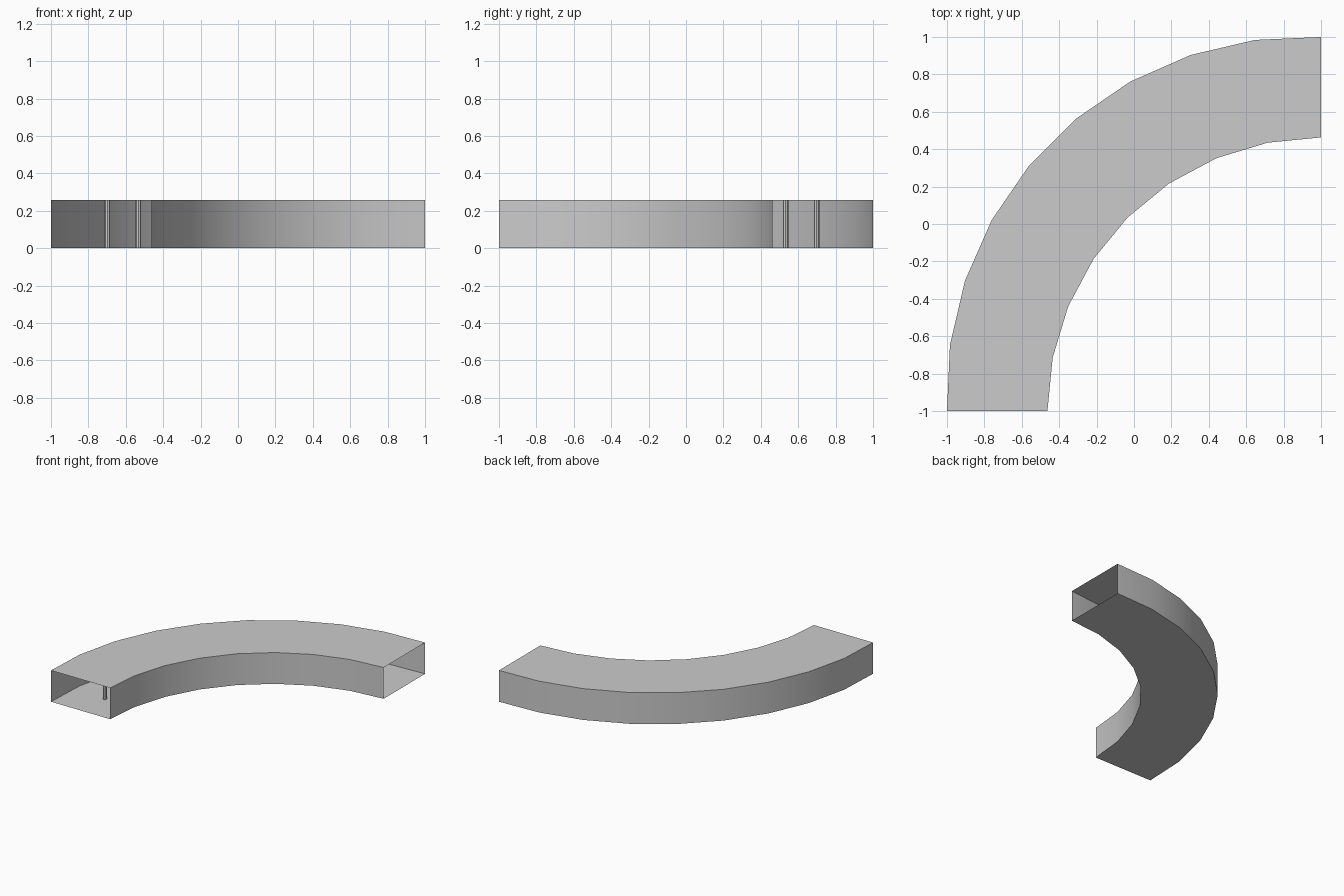
import bpy, bmesh
from math import sin, cos, pi, radians

cube = bpy.data.objects.get("Cube")
if cube:
    bpy.data.objects.remove(cube)

HEIGHT = 0.257

grey = bpy.data.materials.new("light grey")
grey.use_nodes = True
grey.diffuse_color = (0.6, 0.6, 0.6, 1)
grey.node_tree.nodes["Principled BSDF"].inputs["Base Color"].default_value = (0.6, 0.6, 0.6, 1)


def arc(cx, cy, radius, start, end, steps):
    """Points along a bend, from the front end round to the left end."""
    angles = [radians(start + (end - start) * i / steps) for i in range(steps + 1)]
    return [(cx - radius * cos(a), cy + radius * sin(a)) for a in angles]


def finish(bm, name, smooth=False):
    mesh = bpy.data.meshes.new(name)
    bm.to_mesh(mesh)
    bm.free()
    obj = bpy.data.objects.new(name, mesh)
    bpy.context.collection.objects.link(obj)
    mesh.materials.append(grey)
    if smooth:
        bpy.ops.object.select_all(action="DESELECT")
        obj.select_set(True)
        bpy.context.view_layer.objects.active = obj
        bpy.ops.object.shade_smooth_by_angle(angle=radians(30))
    return obj


def wall(name, points):
    bm = bmesh.new()
    low = [bm.verts.new((x, y, 0)) for x, y in points]
    high = [bm.verts.new((x, y, HEIGHT)) for x, y in points]
    for i in range(len(points) - 1):
        bm.faces.new((low[i], low[i + 1], high[i + 1], high[i]))
    return finish(bm, name, smooth=True)


def panel(name, outline, z):
    bm = bmesh.new()
    face = bm.faces.new([bm.verts.new((x, y, z)) for x, y in outline])
    face.normal_update()
    if (face.normal.z > 0) != (z > 0):
        face.normal_flip()
    bmesh.ops.triangulate(bm, faces=[face])
    return finish(bm, name)


# Thin curved duct, open at both ends
outer = arc(0.908, -0.908, 1.91, -2.76, 92.76, 9)
inner = arc(1, -1, 1.463, 0, 90, 8)
wall("outer_wall", outer[::-1])
wall("inner_wall", inner)
outline = outer + inner[::-1]
panel("top_panel", outline, HEIGHT)
panel("bottom_panel", outline, 0)

# Slim posts along the middle of the duct, just showing through the top
for i in range(5):
    a = (i + 0.5) * pi / 10
    bm = bmesh.new()
    bmesh.ops.create_cone(bm, cap_ends=True, segments=8, radius1=0.015,
                          radius2=0.015, depth=HEIGHT)
    bmesh.ops.translate(bm, verts=bm.verts,
                        vec=(1 - 1.72 * cos(a), -1 + 1.72 * sin(a), HEIGHT / 2))
    finish(bm, f"post_{i + 1}")
